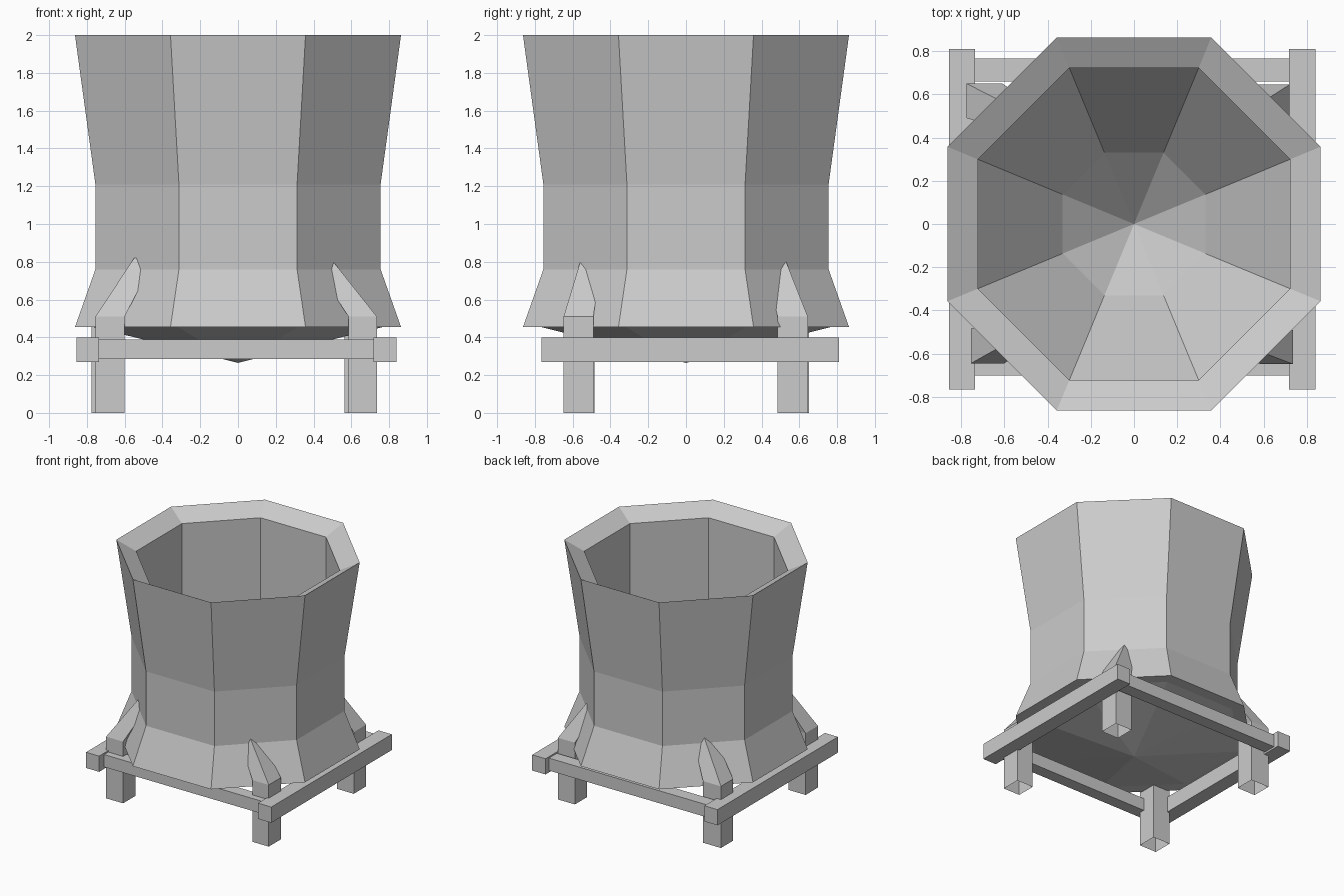
import bpy, math

if "Cube" in bpy.data.objects:
    bpy.data.objects.remove(bpy.data.objects["Cube"])


def make_mesh(name, verts, faces):
    me = bpy.data.meshes.new(name)
    me.from_pydata(verts, [], faces)
    me.update()
    ob = bpy.data.objects.new(name, me)
    bpy.context.collection.objects.link(ob)
    return ob


def box(name, x0, x1, y0, y1, z0, z1):
    verts = [(x, y, z) for z in (z0, z1) for x, y in ((x0, y0), (x1, y0), (x1, y1), (x0, y1))]
    faces = [(3, 2, 1, 0), (4, 5, 6, 7)] + [(i, (i + 1) % 4, (i + 1) % 4 + 4, i + 4) for i in range(4)]
    return make_mesh(name, verts, faces)


def lathe8(name, profile):
    """Revolve (apothem, z) points into an octagon, flat sides facing the axes; ends are apexes."""
    verts, faces = [(0, 0, profile[0][1])], []
    for a, z in profile[1:-1]:
        r = a / math.cos(math.pi / 8)
        for i in range(8):
            t = math.pi / 8 + i * math.pi / 4
            verts.append((r * math.cos(t), r * math.sin(t), z))
    verts.append((0, 0, profile[-1][1]))
    n, last = len(profile) - 2, len(verts) - 1
    for i in range(8):
        j = (i + 1) % 8
        faces.append((0, 1 + j, 1 + i))
        for k in range(n - 1):
            a, b = 1 + 8 * k, 9 + 8 * k
            faces.append((a + i, a + j, b + j, b + i))
        top = 1 + 8 * (n - 1)
        faces.append((top + i, top + j, last))
    return make_mesh(name, verts, faces)


def leg(name, sx, sy, xs, ys, tip):
    """Square post, open underneath, whose top bends in to clasp the tub."""
    tx, ty, tz = tip
    rings = [(xs, ys, 0), (xs, ys, 0.51), ((tx - 0.11, tx), (ty - 0.11, ty), tz)]
    verts = []
    for (x0, x1), (y0, y1), z in rings:
        verts += [(sx * x, sy * y, z) for x, y in ((x0, y0), (x1, y0), (x1, y1), (x0, y1))]
    faces = [(8, 9, 10, 11)]
    for k in (0, 4):
        faces += [(k + i, k + (i + 1) % 4, k + 4 + (i + 1) % 4, k + 4 + i) for i in range(4)]
    if sx * sy < 0:
        faces = [f[::-1] for f in faces]
    return make_mesh(name, verts, faces)


# Octagonal tub: shallow pointed underside, waisted wall, sloping rim, funnel floor
lathe8("tub", [(0, 0.265), (0.77, 0.455), (0.863, 0.455), (0.755, 0.76), (0.755, 1.21),
               (0.863, 2.0), (0.722, 1.92), (0.722, 1.15), (0.33, 0.62), (0, 0.30)])

# Base frame
box("left_beam", -0.855, -0.735, -0.765, 0.81, 0.27, 0.40)
box("right_beam", 0.718, 0.84, -0.765, 0.81, 0.27, 0.40)
box("front_beam", -0.735, 0.718, -0.70, -0.60, 0.285, 0.388)
box("back_beam", -0.735, 0.718, 0.66, 0.765, 0.285, 0.388)

# Legs
leg("front_left_leg", -1, -1, (0.60, 0.755), (0.485, 0.645), (0.55, 0.53, 0.82))
leg("front_right_leg", 1, -1, (0.585, 0.735), (0.49, 0.648), (0.505, 0.56, 0.80))
leg("back_left_leg", -1, 1, (0.61, 0.775), (0.49, 0.65), (0.54, 0.53, 0.80))
leg("back_right_leg", 1, 1, (0.565, 0.72), (0.485, 0.645), (0.54, 0.53, 0.80))
